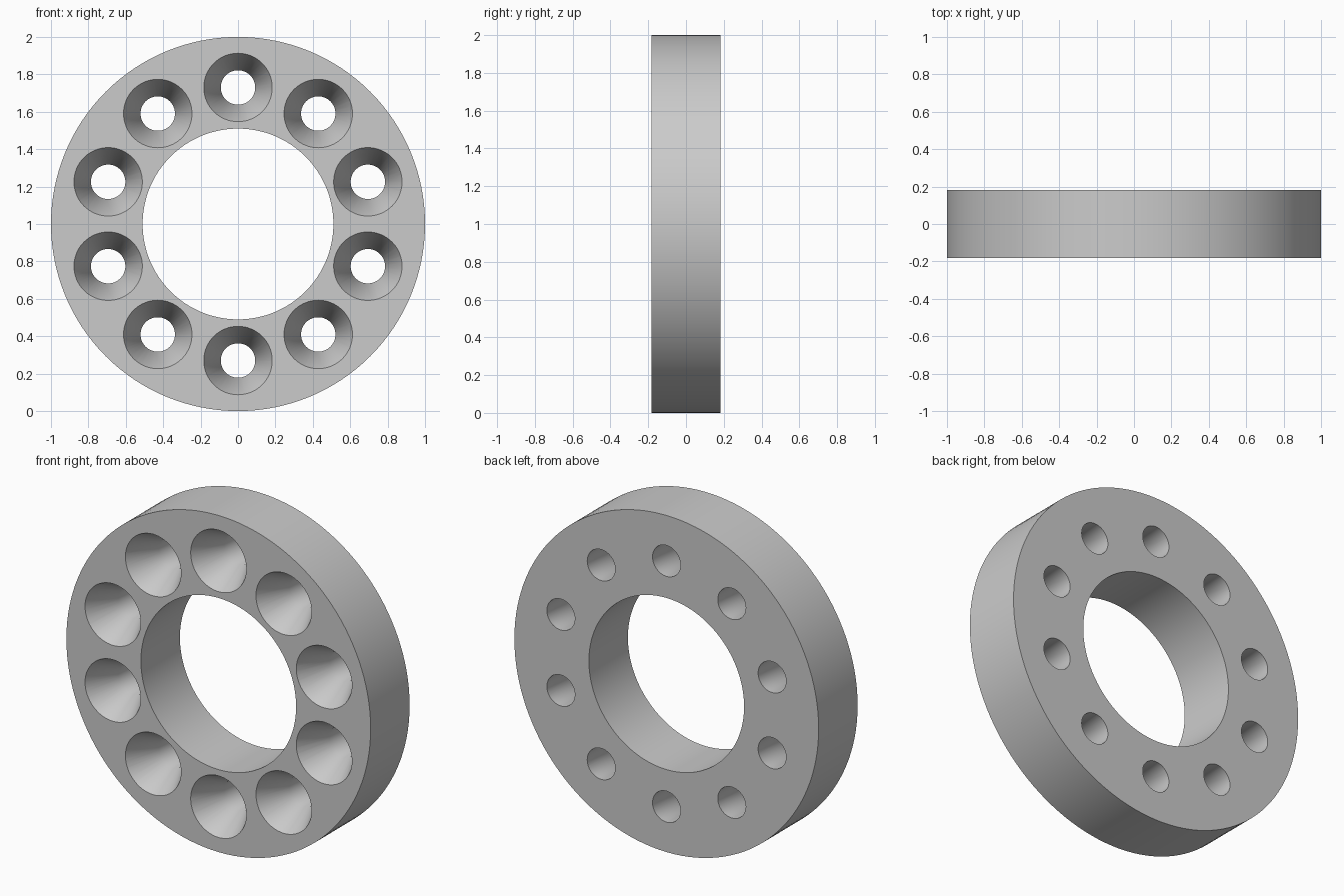
import bpy, bmesh
from math import sin, cos, pi, radians

cube = bpy.data.objects.get("Cube")
if cube:
    bpy.data.objects.remove(cube, do_unlink=True)

OUTER, BORE, HALF = 1.0, 0.51, 0.183
HOLE_COUNT, HOLE_CIRCLE = 10, 0.73
RIM, DRILL = 0.183, 0.092

grey = bpy.data.materials.new("light_grey")
grey.use_nodes = True
grey.diffuse_color = (0.6, 0.6, 0.6, 1)
grey.node_tree.nodes["Principled BSDF"].inputs["Base Color"].default_value = grey.diffuse_color


def lathe(bm, profile, sides, cx, cz, closed):
    """Turn (radius, y) points around a y-parallel axis at (cx, cz)."""
    rings = []
    for r, y in profile:
        rings.append([bm.verts.new((cx + r * sin(2 * pi * i / sides), y,
                                    cz + r * cos(2 * pi * i / sides)))
                      for i in range(sides)])
    pairs = list(zip(rings, rings[1:]))
    if closed:
        pairs.append((rings[-1], rings[0]))
    else:
        bm.faces.new(rings[0])
        bm.faces.new(rings[-1])
    for a, b in pairs:
        for i in range(sides):
            j = (i + 1) % sides
            bm.faces.new((a[i], a[j], b[j], b[i]))


def make_object(name, bm):
    bmesh.ops.recalc_face_normals(bm, faces=bm.faces)
    mesh = bpy.data.meshes.new(name)
    bm.to_mesh(mesh)
    bm.free()
    mesh.materials.append(grey)
    obj = bpy.data.objects.new(name, mesh)
    bpy.context.collection.objects.link(obj)
    return obj


# Thick ring with a plain bore
bm = bmesh.new()
lathe(bm, [(OUTER, -HALF), (OUTER, HALF), (BORE, HALF), (BORE, -HALF)],
      128, 0, OUTER, True)
ring = make_object("ring_plate", bm)

# Tapered sockets narrowing to straight through-holes
bm = bmesh.new()
slope = (RIM - DRILL) / HALF
over = 0.02
for k in range(HOLE_COUNT):
    a = 2 * pi * k / HOLE_COUNT
    lathe(bm, [(RIM + slope * over, -HALF - over), (DRILL, 0), (DRILL, HALF + over)],
          64, HOLE_CIRCLE * sin(a), OUTER + HOLE_CIRCLE * cos(a), False)
cutter = make_object("hole_cutter", bm)
cutter.hide_render = True

# Cut the holes, then discard the cutter
cut = ring.modifiers.new("holes", 'BOOLEAN')
cut.operation = 'DIFFERENCE'
cut.solver = 'EXACT'
cut.object = cutter
bpy.ops.object.select_all(action='DESELECT')
bpy.context.view_layer.objects.active = ring
ring.select_set(True)
bpy.ops.object.modifier_apply(modifier=cut.name)
bpy.data.objects.remove(cutter, do_unlink=True)
bpy.ops.object.shade_smooth_by_angle(angle=radians(30))
